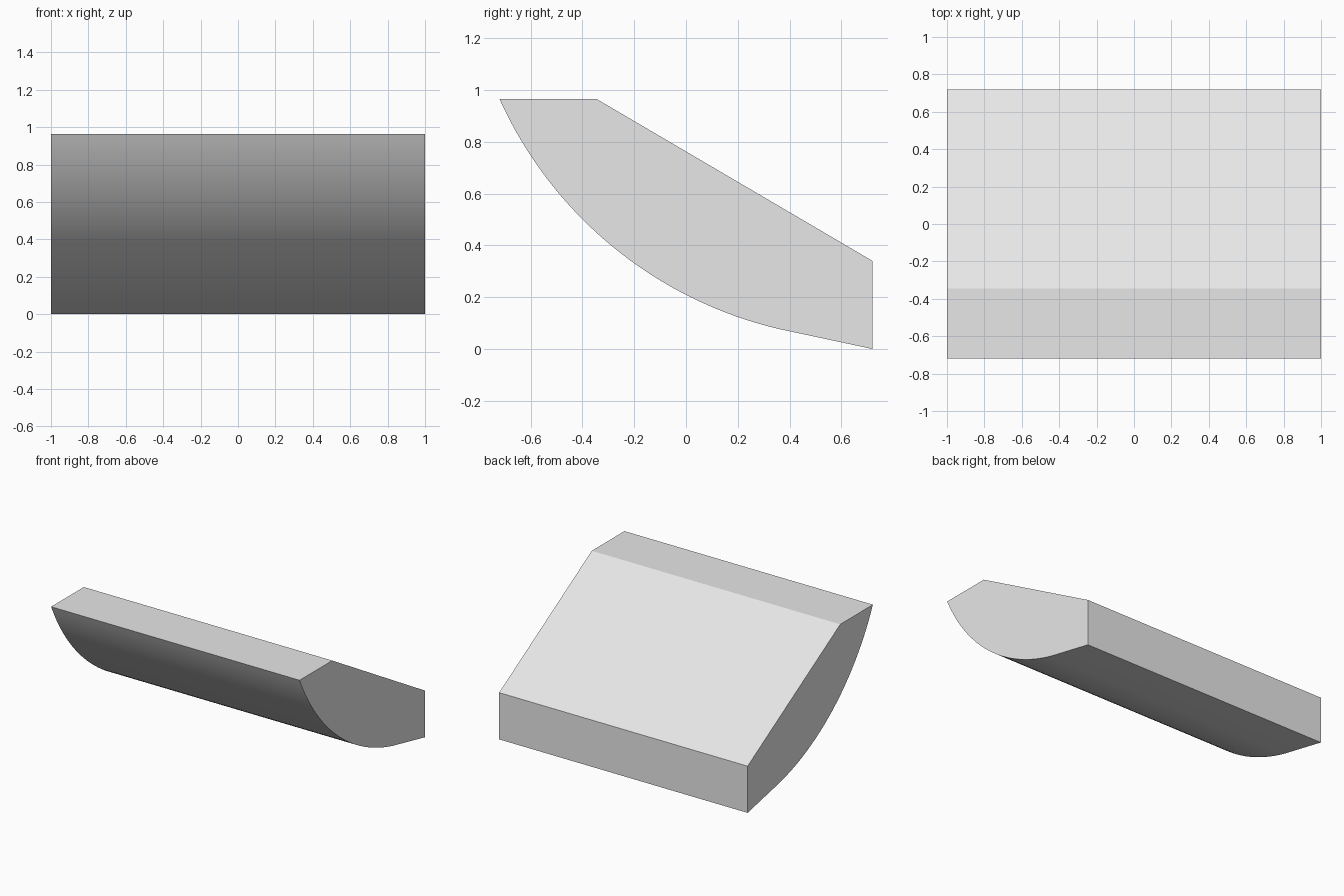
import bpy
import bmesh
from math import atan2, cos, sin, hypot

cube = bpy.data.objects.get("Cube")
if cube:
    bpy.data.objects.remove(cube, do_unlink=True)

HALF_WIDTH = 1.0
ARC_STEPS = 32


def arc_points(a, b, sagitta, steps):
    """Points on a circular arc from a to b, bulging to the right of a->b."""
    half = hypot(b[0] - a[0], b[1] - a[1]) / 2
    ux, uz = (b[0] - a[0]) / (2 * half), (b[1] - a[1]) / (2 * half)
    nx, nz = uz, -ux
    radius = (half ** 2 + sagitta ** 2) / (2 * sagitta)
    cx = (a[0] + b[0]) / 2 - nx * (radius - sagitta)
    cz = (a[1] + b[1]) / 2 - nz * (radius - sagitta)
    sweep = atan2(half, radius - sagitta)
    points = []
    for i in range(steps + 1):
        t = sweep * (2 * i / steps - 1)
        points.append((cx + radius * (nx * cos(t) + ux * sin(t)),
                       cz + radius * (nz * cos(t) + uz * sin(t))))
    return points


# Side profile (y, z): curved underside, short straight run, back, slope, flat top
profile = arc_points((-0.72, 0.965), (0.36, 0.077), 0.163, ARC_STEPS)
profile += [(0.72, 0.0), (0.72, 0.34), (-0.345, 0.965)]

# Extrude the profile across the width
bm = bmesh.new()
end = bm.faces.new([bm.verts.new((-HALF_WIDTH, y, z)) for y, z in profile])
extruded = bmesh.ops.extrude_face_region(bm, geom=[end])["geom"]
bmesh.ops.translate(bm, vec=(2 * HALF_WIDTH, 0, 0),
                    verts=[g for g in extruded if isinstance(g, bmesh.types.BMVert)])
bmesh.ops.recalc_face_normals(bm, faces=bm.faces)
mesh = bpy.data.meshes.new("curved_slope_block")
bm.to_mesh(mesh)
bm.free()

block = bpy.data.objects.new("curved_slope_block", mesh)
bpy.context.collection.objects.link(block)

# Plain grey finish
grey = bpy.data.materials.new("light_grey")
grey.use_nodes = True
grey.diffuse_color = (0.8, 0.8, 0.8, 1)
grey.node_tree.nodes["Principled BSDF"].inputs["Base Color"].default_value = (0.8, 0.8, 0.8, 1)
mesh.materials.append(grey)

# Smooth underside, crisp corners
bpy.ops.object.select_all(action="DESELECT")
block.select_set(True)
bpy.context.view_layer.objects.active = block
bpy.ops.object.shade_smooth_by_angle(angle=0.35)
